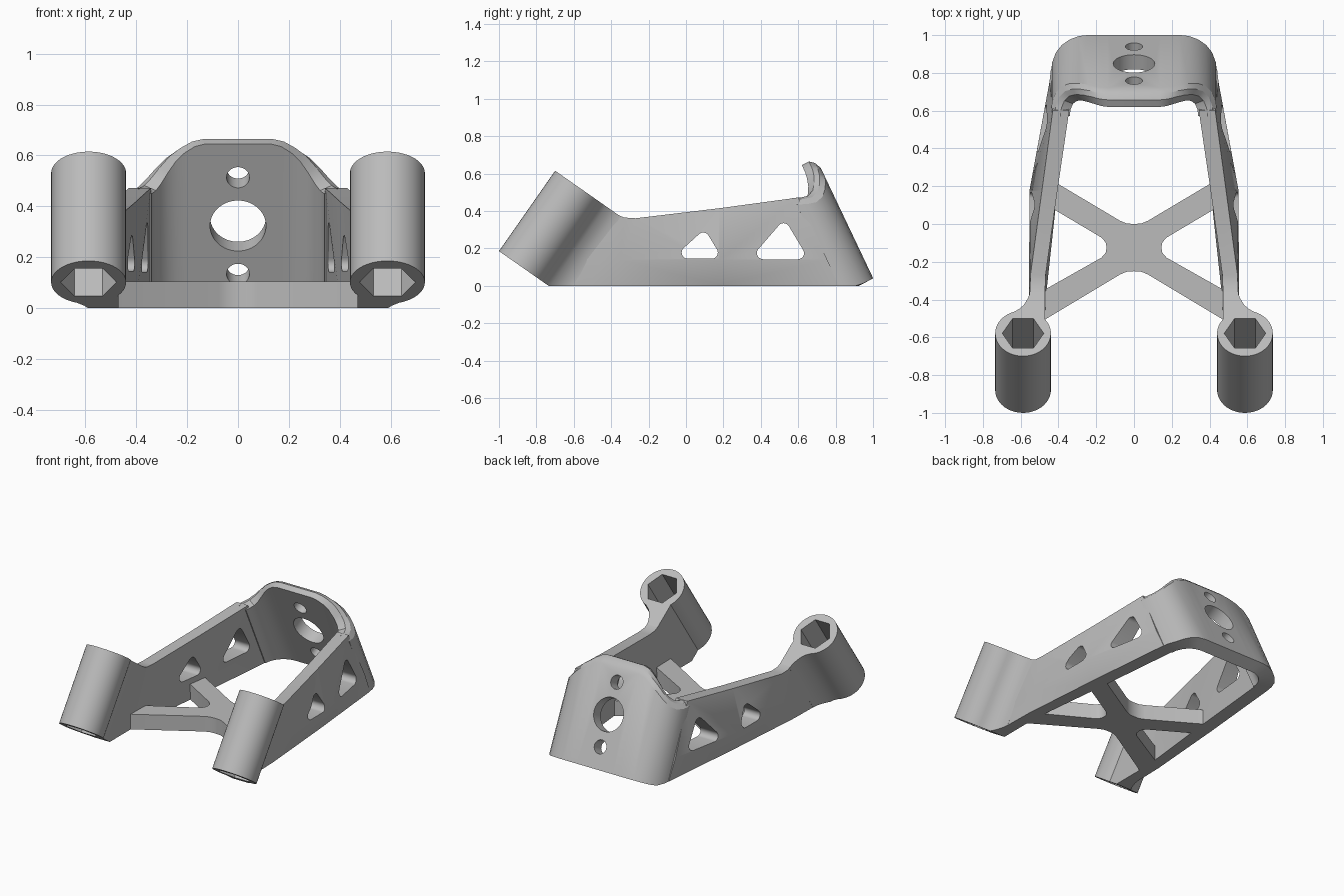
import bpy, bmesh, math
from mathutils import Vector, Matrix

if "Cube" in bpy.data.objects:
    bpy.data.objects.remove(bpy.data.objects["Cube"])

grey = bpy.data.materials.new("plain grey")
grey.use_nodes = True
grey.diffuse_color = (0.5, 0.5, 0.5, 1)
grey.node_tree.nodes["Principled BSDF"].inputs["Base Color"].default_value = (0.5, 0.5, 0.5, 1)


def finish(name, bm):
    """Turn a bmesh into a linked object with outward normals."""
    bmesh.ops.recalc_face_normals(bm, faces=bm.faces)
    mesh = bpy.data.meshes.new(name)
    bm.to_mesh(mesh)
    bm.free()
    mesh.materials.append(grey)
    obj = bpy.data.objects.new(name, mesh)
    bpy.context.collection.objects.link(obj)
    return obj


def loft(rings, triangulate=False):
    """Closed solid through equal-sized rings of points, capped at both ends."""
    bm = bmesh.new()
    rows = [[bm.verts.new(p) for p in ring] for ring in rings]
    n = len(rows[0])
    for a, b in zip(rows, rows[1:]):
        for i in range(n):
            j = (i + 1) % n
            bm.faces.new((a[i], a[j], b[j], b[i]))
    bm.faces.new(rows[0])
    bm.faces.new(rows[-1])
    if triangulate:
        bmesh.ops.triangulate(bm, faces=bm.faces)
    return bm


def circle(radius, count):
    return [(radius * math.cos(math.tau * i / count), radius * math.sin(math.tau * i / count))
            for i in range(count)]


def cut(obj, cutter):
    cutter.hide_render = True
    mod = obj.modifiers.new("cut", 'BOOLEAN')
    mod.object = cutter
    mod.operation = 'DIFFERENCE'
    mod.solver = 'EXACT'
    bpy.context.view_layer.objects.active = obj
    bpy.ops.object.modifier_apply(modifier=mod.name)
    bpy.data.objects.remove(cutter)


def smooth(obj, angle=30):
    bpy.ops.object.select_all(action='DESELECT')
    obj.select_set(True)
    bpy.context.view_layer.objects.active = obj
    bpy.ops.object.shade_smooth_by_angle(angle=math.radians(angle))


def mirrored(obj, name):
    mesh = obj.data.copy()
    mesh.transform(Matrix.Scale(-1, 4, (1, 0, 0)))
    mesh.flip_normals()
    twin = bpy.data.objects.new(name, mesh)
    bpy.context.collection.objects.link(twin)
    return twin


# Back plate: a leaning U channel with rounded corners and a falling top edge
def plate_point(x, depth, z):
    return (x, 1.02 - 0.475 * z - depth / 0.9, z)


# Each station: outer x, outer depth, inner x, inner depth, top height
half = [(0.14, 0, 0.13, 0.085, 0.665), (0.19, 0, 0.17, 0.085, 0.655), (0.24, 0, 0.21, 0.085, 0.63)]
for k, top in enumerate((0.598, 0.553, 0.51, 0.482, 0.472, 0.47), 1):
    a = math.radians(15 * k)
    half.append((0.24 + 0.2 * math.sin(a), 0.2 * (1 - math.cos(a)),
                 0.21 + 0.13 * math.sin(a), 0.085 + 0.125 * (1 - math.cos(a)), top))
stations = [(-xo, do, -xi, di, t) for xo, do, xi, di, t in reversed(half)] + half
rings = []
for xo, do, xi, di, top in stations:
    xm, dm = (xo + xi) / 2, (do + di) / 2
    rings.append([plate_point(xo, do, max(0, 0.04 - 0.45 * do)),
                  plate_point(xo, do, top - 0.035),
                  plate_point(xo * 0.8 + xi * 0.2, do * 0.8 + di * 0.2, top - 0.008),
                  plate_point(xm, dm, top),
                  plate_point(xi, di, top - 0.02),
                  plate_point(xi, di, 0)])
plate = finish("back_plate", loft(rings))

# Three holes square to the plate
normal = Vector((0, 0.903, 0.429))
up = Vector((0, -0.429, 0.903))
for z, radius in ((0.36, 0.11), (0.55, 0.045), (0.17, 0.045)):
    centre = Vector(plate_point(0, 0, z))
    drill = [[centre + Vector((x, 0, 0)) + up * v + normal * t for x, v in circle(radius, 48)]
             for t in (-0.3, 0.2)]
    cut(plate, finish("hole_cutter", loft(drill)))
smooth(plate)

# Side arm: outer face bulges at mid height; both ends slant
# Columns: y top, y bottom, z top, inner x, outer x at bottom, middle, top
arm_stations = [(-0.37, -0.63, 0.382, 0.47, 0.55, 0.552, 0.55),
                (-0.33, -0.52, 0.365, 0.47, 0.548, 0.554, 0.55),
                (-0.27, -0.40, 0.361, 0.468, 0.545, 0.556, 0.548),
                (0.18, 0.18, 0.415, 0.405, 0.50, 0.553, 0.487),
                (0.60, 0.82, 0.472, 0.343, 0.44, 0.447, 0.43)]
rings = []
for yt, yb, zt, xi, xb, xm, xt in arm_stations:
    ym = yb + (yt - yb) * 0.14 / zt
    rings.append([(xi, yb, 0), (xb, yb, 0), (xm, ym, 0.14), (xt, yt, zt), (xi, yt, zt)])
arm = finish("left_arm", loft(rings, True))

# Rounded triangular windows through the arm
for corners in (((0.01, 0.178), (0.137, 0.178), (0.092, 0.252)),
                ((0.412, 0.175), (0.598, 0.175), (0.522, 0.302))):
    bm = bmesh.new()
    for x in (0.2, 0.8):
        for y, z in corners:
            for dy, dz in circle(0.033, 20):
                bm.verts.new((x, y + dy, z + dz))
    bmesh.ops.convex_hull(bm, input=bm.verts)
    bmesh.ops.dissolve_limit(bm, angle_limit=0.01, verts=bm.verts, edges=bm.edges)
    cut(arm, finish("window_cutter", bm))
smooth(arm)
smooth(mirrored(arm, "right_arm"))

# Socket: tilted round post flowing into the arm through a filleted neck
axis = Vector((0, 0.573, 0.82))
across = Vector((0, 0.82, -0.573))
foot = Vector((0.5875, -0.879, 0.101))
section = []
for k in range(37):
    a = math.radians(142 + k * (432 - 142) / 36)
    section.append((0.1475 * math.cos(a), 0.1475 * math.sin(a)))
section += [(0.017, 0.16), (-0.005, 0.185), (-0.023, 0.22), (-0.034, 0.25), (-0.037, 0.28),
            (-0.1175, 0.28), (-0.1175, 0.15), (-0.1175, 0.11)]


def along(points, t):
    return [foot + Vector((x, 0, 0)) + across * s + axis * t for x, s in points]


bm = loft([along(section, 0), along(section, 0.524)])
geom = bm.verts[:] + bm.edges[:] + bm.faces[:]
sliced = bmesh.ops.bisect_plane(bm, geom=geom, plane_co=(0, 0, 0), plane_no=(0, 0, 1), clear_inner=True)
rim = [e for e in sliced["geom_cut"] if isinstance(e, bmesh.types.BMEdge)]
bmesh.ops.holes_fill(bm, edges=rim, sides=0)
socket = finish("left_socket", bm)
hexagon = circle(0.11, 6)
cut(socket, finish("hex_cutter", loft([along(hexagon, -0.2), along(hexagon, 0.7)])))
smooth(socket)
smooth(mirrored(socket, "right_socket"))

# Cross brace: flat X with softened inner corners
quarter = [(0.44, 0.36), (0.075, 0.143), (0.04, 0.128), (0, 0.125)]
side = [(0.145, 0), (0.15, 0.027), (0.172, 0.053), (0.44, 0.212)]
corner = side + quarter
outline = corner + [(-x, y) for x, y in reversed(corner[:-1])]
outline += [(-x, -y) for x, y in corner[1:]]
outline += [(x, -y) for x, y in reversed(corner[1:-1])]
# The front legs reach a little further out to meet the wider arms
outline = [(x * 1.1, y * 1.08) if abs(x) > 0.4 and y < 0 else (x, y) for x, y in outline]
brace = finish("cross_brace", loft([[(x, y - 0.125, z) for x, y in outline] for z in (0, 0.105)]))
smooth(brace)
